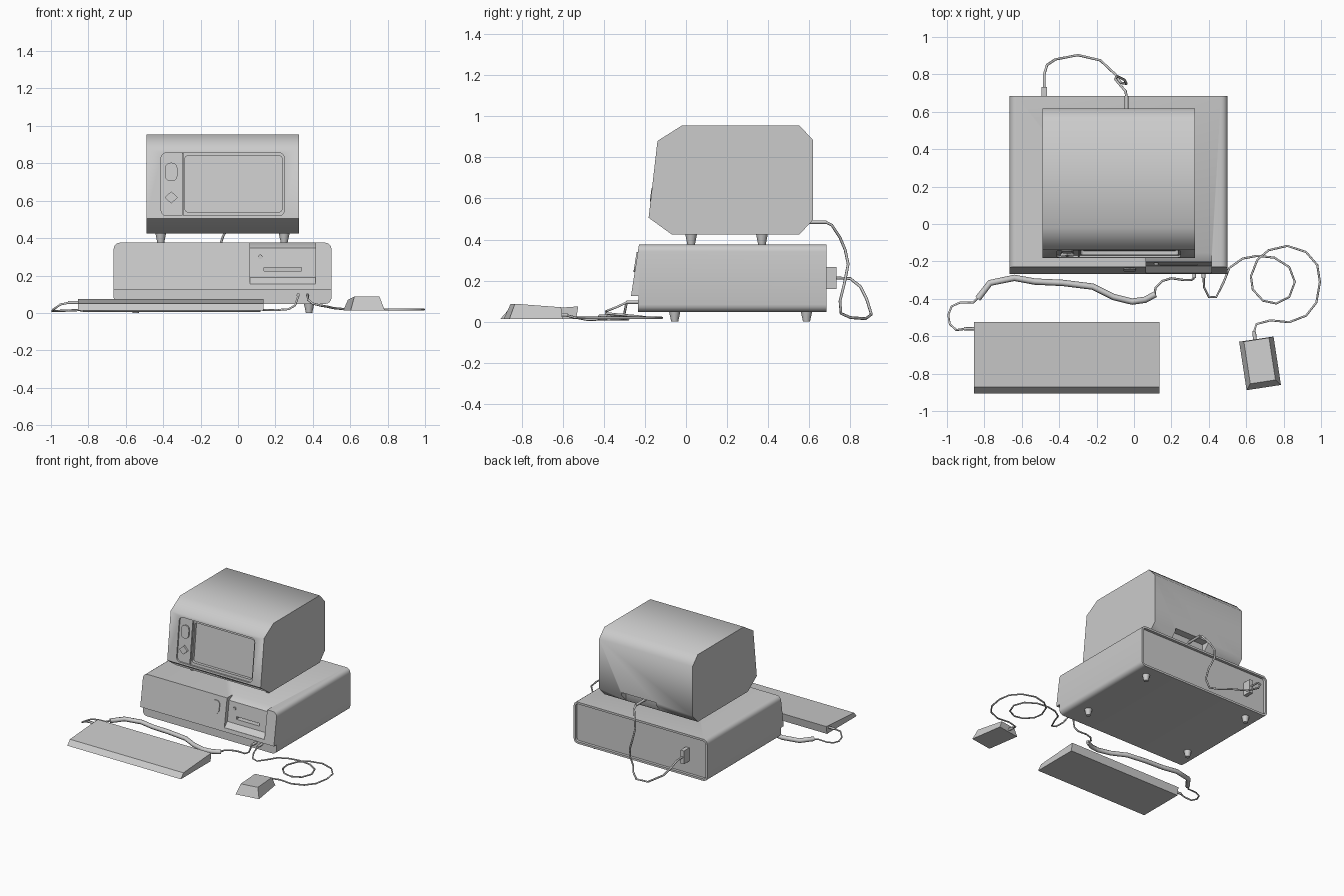
import bpy, bmesh, math
from mathutils import Vector, Matrix

if "Cube" in bpy.data.objects:
    bpy.data.objects.remove(bpy.data.objects["Cube"])


def finish(name, bm, smooth=None):
    bmesh.ops.recalc_face_normals(bm, faces=bm.faces)
    me = bpy.data.meshes.new(name)
    bm.to_mesh(me)
    bm.free()
    ob = bpy.data.objects.new(name, me)
    bpy.context.collection.objects.link(ob)
    if smooth:
        shade(ob, smooth)
    return ob


def activate(ob):
    bpy.ops.object.select_all(action='DESELECT')
    ob.select_set(True)
    bpy.context.view_layer.objects.active = ob


def shade(ob, angle):
    activate(ob)
    bpy.ops.object.shade_smooth_by_angle(angle=math.radians(angle))


def extrude(name, pts, a, b, axis='y', slant=None, smooth=None):
    """Extrude an (x,z) outline along y, or a (y,z) outline along x."""
    bm = bmesh.new()
    rings = []
    for d in (a, b):
        ring = []
        for u, z in pts:
            co = (d, u, z) if axis == 'x' else (u, d + (slant(z) if slant else 0), z)
            ring.append(bm.verts.new(co))
        rings.append(ring)
    n = len(pts)
    for r in rings:
        bm.faces.new(r)
    for i in range(n):
        j = (i + 1) % n
        bm.faces.new((rings[0][i], rings[0][j], rings[1][j], rings[1][i]))
    return finish(name, bm, smooth)


def rounded(x0, x1, z0, z1, r, seg=3, bottom=True):
    pts = []
    corners = [(x1 - r, z1 - r, 0), (x0 + r, z1 - r, 90)]
    corners += [(x0 + r, z0 + r, 180), (x1 - r, z0 + r, 270)] if bottom else []
    for cx, cz, start in corners:
        for k in range(seg + 1):
            t = math.radians(start + 90 * k / seg)
            pts.append((cx + r * math.cos(t), cz + r * math.sin(t)))
    return pts if bottom else pts + [(x0, z0), (x1, z0)]


def box(name, x0, x1, y0, y1, z0, z1):
    return extrude(name, [(x0, z0), (x1, z0), (x1, z1), (x0, z1)], y0, y1)


def cone(name, x, y, z0, z1, r0, r1, axis='z'):
    bm = bmesh.new()
    bmesh.ops.create_cone(bm, cap_ends=True, segments=12, radius1=r0, radius2=r1, depth=z1 - z0)
    ob = finish(name, bm, 40)
    ob.location = (x, y, (z0 + z1) / 2)
    return ob


def cut(ob, cutter, remove=True):
    m = ob.modifiers.new('cut', 'BOOLEAN')
    m.operation, m.object, m.solver = 'DIFFERENCE', cutter, 'EXACT'
    activate(ob)
    bpy.ops.object.modifier_apply(modifier='cut')
    if remove:
        bpy.data.objects.remove(cutter)


def cable(name, pts, r, sides=1):
    cu = bpy.data.curves.new(name, 'CURVE')
    cu.dimensions = '3D'
    cu.bevel_depth, cu.bevel_resolution, cu.use_fill_caps = r, sides, True
    sp = cu.splines.new('POLY')
    sp.points.add(len(pts) - 1)
    for p, co in zip(sp.points, pts):
        p.co = (*co, 1)
    ob = bpy.data.objects.new(name, cu)
    bpy.context.collection.objects.link(ob)
    activate(ob)
    bpy.ops.object.convert(target='MESH')
    return ob


MID = -0.083

# Computer case with recessed back panel
case = extrude('case_body', rounded(-0.665, 0.5, 0.048, 0.376, 0.035, 4), -0.235, 0.685)
bm = bmesh.new()
bm.from_mesh(case.data)
bm.faces.ensure_lookup_table()
back = [f for f in bm.faces if f.normal.y > 0.9]
bmesh.ops.inset_region(bm, faces=back, thickness=0.016)
bmesh.ops.inset_region(bm, faces=back, thickness=0.0005)
bmesh.ops.translate(bm, verts=list({v for f in back for v in f.verts}), vec=(0, -0.02, 0))
for v in bm.verts:
    if v.co.y < 0:
        v.co.y += (v.co.z - 0.048) * 0.04
bm.to_mesh(case.data)
bm.free()

# Slanted front panel
panel_slant = lambda z: (z - 0.376) * 0.155
panel = extrude('case_front_panel', rounded(-0.665, 0.5, 0.125, 0.376, 0.035, 4, False), -0.229, -0.19)
for v in panel.data.vertices:
    if v.co.y < -0.22:
        v.co.y += panel_slant(v.co.z)

# Disk drive bay, slot and lamp
bay = [(-0.4, 0.155), (-0.262, 0.155), (-0.225, 0.19), (-0.203, 0.348), (-0.155, 0.376),
       (-0.12, 0.4), (-0.4, 0.4)]
bay_cutter = extrude('bay_cutter', bay, 0.065, 0.415, 'x')
cut(case, bay_cutter, False)
cut(panel, bay_cutter)
for ob in (case, panel):
    slot = box('slot_cutter', 0.14, 0.34, -0.3, -0.16, 0.224, 0.244)
    cut(ob, slot)
    shade(ob, 35)
extrude('drive_lamp', rounded(0.107, 0.131, 0.288, 0.312, 0.0119, 3), -0.218, -0.2)
extrude('case_button', rounded(-0.055, 0.01, 0.242, 0.34, 0.028, 3), -0.235, -0.2, slant=panel_slant)

# Feet of case and monitor
for sx in (-1, 1):
    for y in (-0.055, 0.587):
        cone('case_foot', MID + sx * 0.463, y, 0, 0.055, 0.017, 0.029)
    for y in (0.025, 0.37):
        cone('monitor_foot', MID + sx * 0.33, y, 0.374, 0.432, 0.018, 0.03)

# Monitor shell
shell = [(-0.182, 0.506), (-0.139, 0.88), (-0.02, 0.955), (0.553, 0.955), (0.618, 0.885),
         (0.618, 0.495), (0.553, 0.425), (-0.07, 0.425)]
monitor = extrude('monitor_shell', shell, -0.49, 0.325, 'x')
face = lambda z: -0.182 + (z - 0.506) * 0.115
cut(monitor, extrude('frame_cutter', rounded(-0.412, 0.248, 0.52, 0.857, 0.03), -0.1, 0.012, slant=face))
cut(monitor, extrude('screen_cutter', rounded(-0.284, 0.236, 0.54, 0.84, 0.015, 2), -0.1, 0.035, slant=face))
cut(monitor, box('socket_cutter', -0.17, 0.13, 0.56, 0.8, 0.4, 0.515))
shade(monitor, 55)
box_divider = extrude('control_divider', rounded(-0.3, -0.292, 0.522, 0.855, 0.001, 1), 0.003, 0.02, slant=face)
extrude('monitor_button', rounded(-0.39, -0.324, 0.705, 0.803, 0.028), 0.002, 0.02, slant=face)
extrude('monitor_knob', [(-0.392, 0.617), (-0.357, 0.585), (-0.322, 0.617), (-0.357, 0.65)],
        -0.003, 0.02, slant=face)

# Keyboard
extrude('keyboard', [(-0.905, 0.012), (-0.872, 0.05), (-0.525, 0.074), (-0.535, 0.012)], -0.855, 0.135, 'x')

# Mouse, a tapered wedge turned slightly
bm = bmesh.new()
bmesh.ops.create_cube(bm, size=1)
for v in bm.verts:
    x, y, z = v.co
    if z > 0:
        v.co = (0.068 if x > 0 else -0.068, 0.128 if y > 0 else -0.1, 0.07 if y > 0 else 0.087)
    else:
        v.co = (x * 0.186, y * 0.262, 0.012)
mouse = finish('mouse', bm)
mouse.location = (0.674, -0.745, 0)
mouse.rotation_euler.z = math.radians(8.7)

# Keyboard lead with thick coiled stretch
F = 0.017
cable('keyboard_plug', [(-0.85, -0.56, 0.055), (-0.91, -0.56, 0.055)], 0.009)
cable('keyboard_lead', [(-0.9, -0.56, 0.055), (-0.95, -0.567, 0.045), (-0.985, -0.535, 0.02),
      (-1.0 + 0.007, -0.485, 0.01), (-0.975, -0.44, 0.01), (-0.93, -0.42, 0.012), (-0.86, -0.42, 0.015),
      (-0.83, -0.39, 0.02)], 0.006)
cable('keyboard_coil', [(-0.835, -0.4, 0.02), (-0.77, -0.315, 0.02), (-0.64, -0.288, 0.02),
      (-0.53, -0.308, 0.02), (-0.38, -0.315, 0.02), (-0.22, -0.335, 0.02), (-0.11, -0.39, 0.02),
      (-0.01, -0.415, 0.02), (0.06, -0.405, 0.02), (0.115, -0.375, 0.02)], F)
cable('keyboard_lead_end', [(0.11, -0.38, 0.02), (0.115, -0.34, 0.018), (0.15, -0.305, 0.016),
      (0.2, -0.29, 0.015), (0.27, -0.3, 0.02), (0.305, -0.3, 0.04), (0.322, -0.29, 0.09)], 0.006)

# Sockets and mouse lead
for x in (0.322, 0.372):
    cable('front_plug', [(x, -0.22, 0.095), (x, -0.29, 0.095)], 0.01)
loop = [(0.44, -0.39), (0.48, -0.31), (0.51, -0.235), (0.58, -0.185), (0.66, -0.17), (0.75, -0.18),
        (0.83, -0.23), (0.86, -0.31), (0.83, -0.39), (0.76, -0.425), (0.69, -0.41), (0.635, -0.35),
        (0.625, -0.28), (0.66, -0.19), (0.72, -0.14), (0.82, -0.117), (0.92, -0.15), (0.98, -0.22),
        (0.994, -0.31), (0.975, -0.42), (0.92, -0.49), (0.83, -0.525), (0.73, -0.515), (0.655, -0.535)]
start = [(0.372, -0.285, 0.095), (0.375, -0.34, 0.07), (0.4, -0.39, 0.05)]
cable('mouse_lead', start + [(x, y, max(0.018, 0.04 - 0.007 * i)) for i, (x, y) in enumerate(loop)]
      + [(0.64, -0.58, 0.03), (0.645, -0.63, 0.035)], 0.006)
cable('mouse_plug', [(0.642, -0.575, 0.032), (0.648, -0.63, 0.035)], 0.01)

# Rear lead between monitor and case
cable('monitor_plug', [(-0.04, 0.54, 0.485), (-0.04, 0.685, 0.485)], 0.01)
box('case_rear_plug', -0.495, -0.465, 0.66, 0.732, 0.16, 0.265)
cable('rear_lead', [(-0.04, 0.68, 0.485), (-0.045, 0.71, 0.47), (-0.08, 0.75, 0.41), (-0.1, 0.775, 0.35),
      (-0.09, 0.79, 0.28), (-0.05, 0.77, 0.18), (-0.04, 0.75, 0.1), (-0.07, 0.755, 0.04),
      (-0.1, 0.8, 0.02), (-0.18, 0.875, 0.014), (-0.3, 0.903, 0.035), (-0.42, 0.88, 0.11),
      (-0.465, 0.85, 0.17), (-0.48, 0.8, 0.21), (-0.48, 0.73, 0.213)], 0.007)
